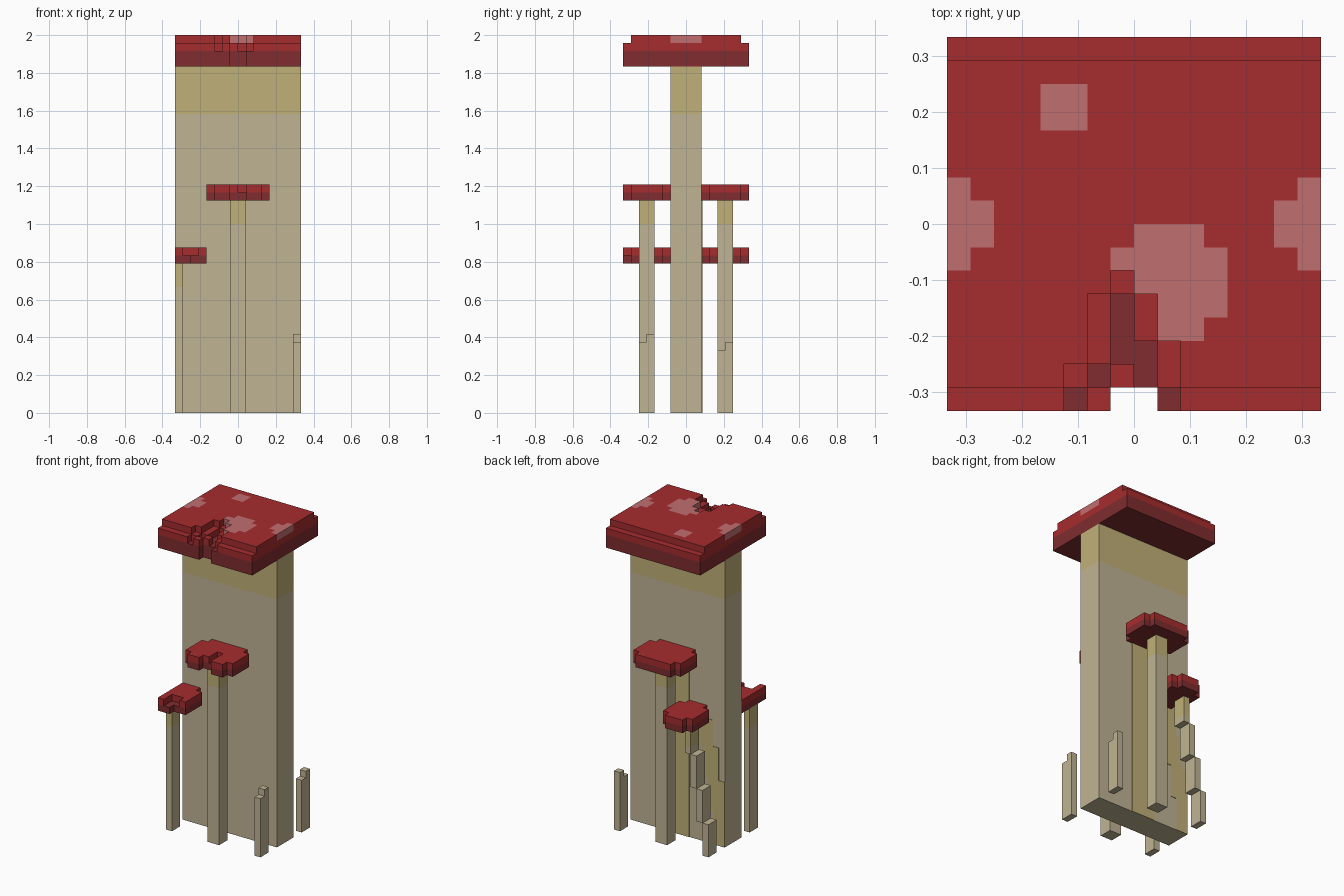
import bpy, bmesh
from mathutils import Vector

cube = bpy.data.objects.get("Cube")
if cube:
    bpy.data.objects.remove(cube, do_unlink=True)

U = 1 / 24  # one block


def linear(c):
    c /= 255
    return c / 12.92 if c <= 0.04045 else ((c + 0.055) / 1.055) ** 2.4


def material(name, rgb):
    m = bpy.data.materials.new(name)
    m.use_nodes = True
    col = [linear(c) for c in rgb] + [1]
    m.diffuse_color = col
    m.node_tree.nodes["Principled BSDF"].inputs["Base Color"].default_value = col
    return m


MATS = [material("cap_red", (166, 44, 46)), material("gill_dark_red", (128, 44, 47)),
        material("spot_pink", (193, 111, 112)), material("stem_beige", (192, 180, 148)),
        material("stem_yellow", (192, 176, 120))]
RED, DARK, PINK, BEIGE, YELLOW = range(len(MATS))


def finish(name, bm):
    mesh = bpy.data.meshes.new(name)
    for m in MATS:
        mesh.materials.append(m)
    bm.to_mesh(mesh)
    bm.free()
    ob = bpy.data.objects.new(name, mesh)
    bpy.context.collection.objects.link(ob)
    return ob


def area(x0, x1, y0, y1):
    return {(x, y) for x in range(x0, x1) for y in range(y0, y1)}


def blocks(name, cells):
    """Skin a dict of block -> colour, keeping only the exposed faces."""
    bm = bmesh.new()
    for cell, mat in cells.items():
        for axis in range(3):
            for s in (-1, 1):
                other = list(cell)
                other[axis] += s
                if tuple(other) in cells:
                    continue
                n = Vector((0, 0, 0))
                n[axis] = s / 2
                a = Vector((0, 0, 0))
                a[(axis + 1) % 3] = 0.5
                b = n.cross(a) * 2
                mid = Vector(cell) + Vector((0.5, 0.5, 0.5)) + n
                quad = [mid - a - b, mid + a - b, mid + a + b, mid - a + b]
                f = bm.faces.new([bm.verts.new(p * U) for p in quad])
                f.material_index = mat
    bmesh.ops.remove_doubles(bm, verts=bm.verts, dist=U / 100)
    bmesh.ops.recalc_face_normals(bm, faces=bm.faces)
    return finish(name, bm)


def column(name, x0, x1, y0, y1, z0, z1, yellow_from=99):
    """Square post, yellow above a given height."""
    bm = bmesh.new()
    levels = [z0, yellow_from, z1] if z0 < yellow_from < z1 else [z0, z1]
    rings = [[bm.verts.new((x * U, y * U, z * U)) for x, y in
              ((x0, y0), (x1, y0), (x1, y1), (x0, y1))] for z in levels]
    bm.faces.new(rings[0][::-1])
    bm.faces.new(rings[-1])
    for lo, hi in zip(rings, rings[1:]):
        for i in range(4):
            j = (i + 1) % 4
            bm.faces.new((lo[i], lo[j], hi[j], hi[i]))
    for f in bm.faces:
        high = f.calc_center_median().z > yellow_from * U
        f.material_index = YELLOW if high else BEIGE
    return finish(name, bm)


# Main cap: dark underside, red top, pink spots and a forked crack at the front
full = area(-8, 8, -8, 8)
gap = area(-1, 1, -8, -7)
crack = {(-3, -8), (-2, -7), (1, -8)} | area(-1, 0, -6, -3) | area(0, 1, -7, -5)
ledge = (area(-3, -2, -7, -6) | area(-2, -1, -6, -3) | area(-1, 0, -7, -6)
         | area(0, 1, -5, -3) | area(-1, 0, -3, -2) | area(1, 2, -7, -5))
spots = (area(-4, -2, 4, 6) | area(0, 3, -2, 0) | area(-1, 0, -2, -1)
         | area(1, 4, -4, -1) | area(1, 3, -5, -4) | area(0, 1, -3, -2))
for edge, inner in ((-8, -7), (7, 6)):
    spots |= area(edge, edge + 1, -2, 2) | area(inner, inner + 1, -1, 1)
cells = {}
for c in full - gap:
    cells[(*c, 44)] = cells[(*c, 45)] = DARK
    if c not in crack:
        cells[(*c, 46)] = RED
        if c not in ledge and -7 <= c[1] < 7:
            cells[(*c, 47)] = PINK if c in spots else RED
blocks("main_cap", cells)

# Main stem
column("main_stem", -8, 8, -2, 2, 0, 44, 38)


def small_cap(name, plan, z, notch=frozenset()):
    cells = {(*c, z): DARK for c in plan}
    cells.update({(*c, z + 1): RED for c in plan - notch})
    blocks(name, cells)


def clipped(x0, x1, y0, y1):
    return area(x0, x1, y0, y1) - {(x, y) for x in (x0, x1 - 1) for y in (y0, y1 - 1)}


# Small caps
small_cap("front_middle_cap", clipped(-4, 4, -8, -2) - area(-1, 1, -8, -7), 27,
          area(0, 1, -7, -5))
small_cap("front_side_cap", area(-8, -4, -8, -2) - {(-5, -8), (-5, -3), (-6, -8)}, 19,
          {(-7, -8), (-7, -7), (-6, -7)})
small_cap("back_middle_cap", clipped(-4, 4, 2, 8), 27)
small_cap("back_side_cap", clipped(-6, -1, 2, 8), 19)

# Small stems
column("front_middle_stem", -1, 1, -6, -4, 0, 27, 24)
column("back_middle_stem", -1, 1, 4, 6, 0, 27, 24)
column("front_side_stem", -8, -7, -6, -4, 0, 19, 16)

# Leaning stem in four steps, with a stain on the main stem behind it
heights = [0, 5, 10, 15, 19]
for i, (lo, hi) in enumerate(zip(heights, heights[1:])):
    column(f"leaning_stem_{i + 1}", i - 8, i - 7, 4, 6, lo, hi, 16)
    column(f"leaning_stain_{i + 1}", max(-8, i - 9), i - 6, 2, 2.08, lo, hi, -1)
column("middle_stain", -2, 2, 2, 2.08, 0, 27, -1)

# Broken stems
for side, y, z in (("front", -6, 9), ("back", 4, 8)):
    cells = {(7, y + d, k): BEIGE for d in (0, 1) for k in range(z + d)}
    blocks(f"{side}_broken_stem", cells)
